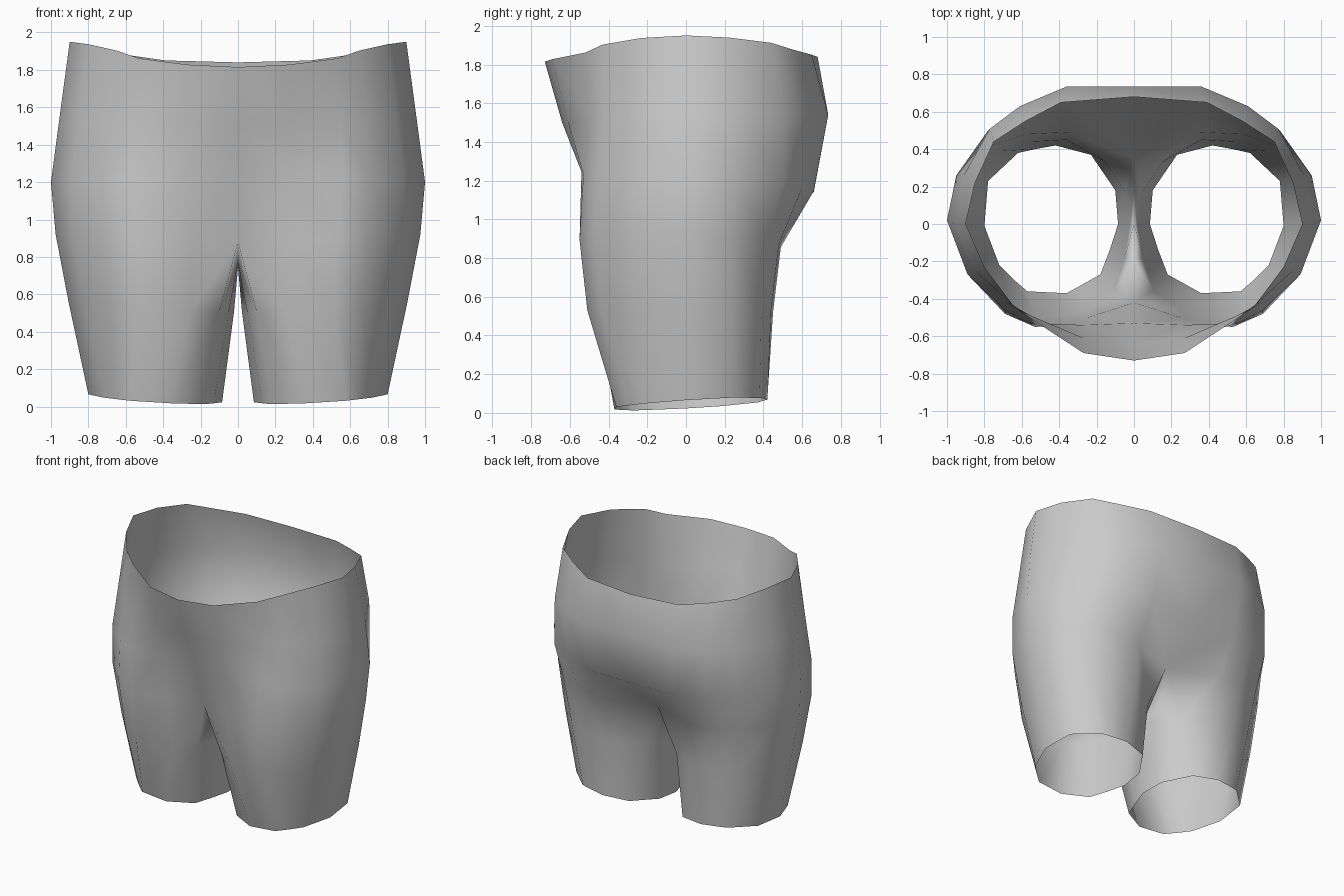
import bpy, bmesh, math

if "Cube" in bpy.data.objects:
    bpy.data.objects.remove(bpy.data.objects["Cube"])

bm = bmesh.new()

def torso_ring(xy, front, side, back):
    """Half ring, front centre -> side -> back centre, height blended round it."""
    out = []
    for i, (x, y) in enumerate(xy):
        end = front if i < 5 else back
        w = math.cos(math.pi * i / 10) ** 2
        out.append(bm.verts.new((x, y, side + (end - side) * w)))
    return out

def leg_ring(xy, z, tilt_x, tilt_y):
    """Full ring round one leg on a tilted plane."""
    return [bm.verts.new((x, y, z + tilt_x * x + tilt_y * y)) for x, y in xy]

def bridge(upper, lower, closed):
    n = len(upper)
    for i in range(n if closed else n - 1):
        j = (i + 1) % n
        bm.faces.new((upper[i], lower[i], lower[j], upper[j]))

# waist, upper hip, hip and seat fold
waist = torso_ring([(0, -.73), (.27, -.69), (.53, -.52), (.65, -.43), (.8, -.23), (.9, 0),
                    (.85, .22), (.75, .44), (.58, .55), (.39, .65), (0, .68)],
                   1.815, 1.95, 1.84)
upper_hip = torso_ring([(0, -.64), (.27, -.61), (.55, -.49), (.68, -.42), (.85, -.25), (.955, 0),
                        (.91, .26), (.77, .51), (.61, .63), (.36, .735), (0, .735)],
                       1.5, 1.54, 1.54)
hip = torso_ring([(0, -.53), (.27, -.54), (.56, -.53), (.69, -.46), (.89, -.27), (1, .02),
                  (.95, .26), (.78, .5), (.6, .6), (.37, .66), (0, .66)],
                 1.25, 1.2, 1.14)
fold = torso_ring([(0, -.42), (.25, -.5), (.53, -.55), (.69, -.48), (.88, -.28), (.975, 0),
                   (.93, .24), (.76, .42), (.58, .48), (.36, .49), (0, .35)],
                  .88, .92, .85)
for a, b in ((waist, upper_hip), (upper_hip, hip), (hip, fold)):
    bridge(a, b, False)

# crotch seam closes the seat fold into a leg opening
crotch = [bm.verts.new(p) for p in ((0, .18, .78), (0, 0, .74), (0, -.19, .77))]

# thigh and hem
thigh = leg_ring([(.1, -.35), (.25, -.46), (.52, -.51), (.66, -.44), (.82, -.26), (.905, 0),
                  (.87, .24), (.71, .39), (.55, .44), (.36, .45), (.15, .33),
                  (.05, .18), (.022, 0), (.05, -.18)], .5, .06, 0)
hem = leg_ring([(.18, -.27), (.36, -.37), (.57, -.36), (.64, -.3), (.72, -.22), (.8, -.01),
                (.78, .23), (.62, .38), (.53, .4), (.42, .42), (.23, .37),
                (.1, .18), (.085, 0), (.13, -.14)], .018, .06, .06)
bridge(fold + crotch, thigh, True)
bridge(thigh, hem, True)

# mirror to the other side and weld along the centre
geom = bm.verts[:] + bm.edges[:] + bm.faces[:]
bmesh.ops.mirror(bm, geom=geom, axis='X', merge_dist=0.001)
bmesh.ops.remove_doubles(bm, verts=bm.verts[:], dist=0.001)
bmesh.ops.recalc_face_normals(bm, faces=bm.faces[:])

# make sure the shell faces outward
bm.normal_update()
sides = [f for f in bm.faces if abs(f.calc_center_median().x) > .8]
if sum(f.normal.x * f.calc_center_median().x for f in sides) < 0:
    bmesh.ops.reverse_faces(bm, faces=bm.faces[:])
for f in bm.faces:
    f.smooth = True

mesh = bpy.data.meshes.new("shorts")
bm.to_mesh(mesh)
bm.free()
shorts = bpy.data.objects.new("shorts", mesh)
bpy.context.collection.objects.link(shorts)
